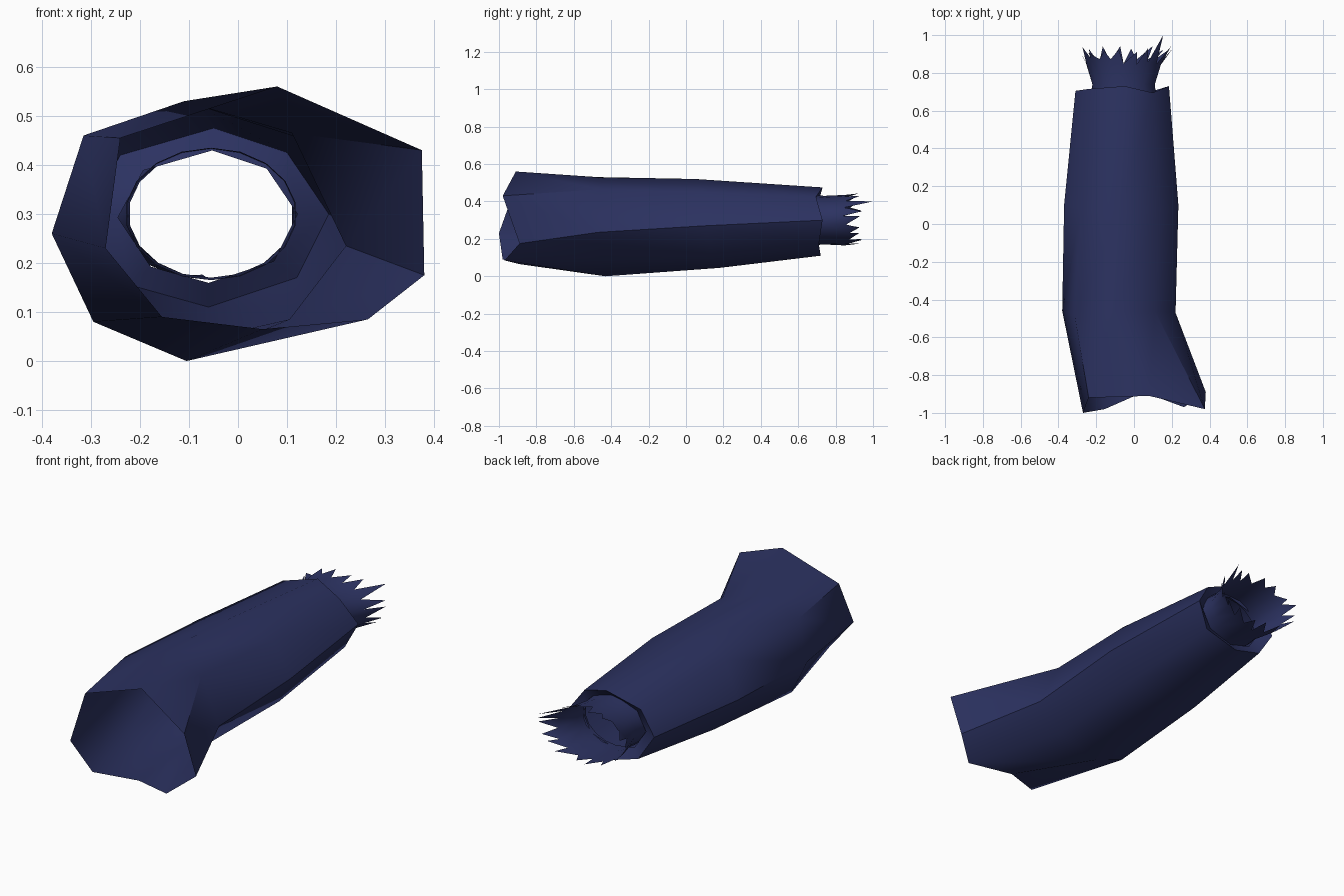
import bpy, bmesh, math, random

if "Cube" in bpy.data.objects:
    bpy.data.objects.remove(bpy.data.objects["Cube"])

random.seed(4)
mat = bpy.data.materials.new("navy_cloth")
mat.diffuse_color = (0.025, 0.032, 0.12, 1)
mat.use_nodes = True
mat.node_tree.nodes["Principled BSDF"].inputs["Base Color"].default_value = mat.diffuse_color


def skin(bm, rings):
    # bridge consecutive vertex rings with quads
    for a, b in zip(rings, rings[1:]):
        n = len(a)
        for i in range(n):
            bm.faces.new((a[i], a[(i + 1) % n], b[(i + 1) % n], b[i]))


def finish(bm, name, angle):
    bmesh.ops.recalc_face_normals(bm, faces=bm.faces)
    mesh = bpy.data.meshes.new(name)
    bm.to_mesh(mesh)
    bm.free()
    ob = bpy.data.objects.new(name, mesh)
    bpy.context.collection.objects.link(ob)
    mesh.materials.append(mat)
    bpy.ops.object.select_all(action='DESELECT')
    ob.select_set(True)
    bpy.context.view_layer.objects.active = ob
    bpy.ops.object.shade_smooth_by_angle(angle=math.radians(angle))
    return ob


# sleeve: eight-sided bent tube, open at the ragged front end
front = [(.08, -.91, .56), (.375, -.98, .43), (.38, -.89, .175), (.265, -.97, .085),
         (.05, -.89, .065), (-.155, -.98, .09), (-.27, -1, .23), (-.24, -.92, .455)]
elbow = [(-.11, -.47, .53), (.11, -.46, .465), (.22, -.47, .235), (.105, -.45, .085),
         (-.105, -.43, 0), (-.295, -.45, .08), (-.38, -.46, .26), (-.315, -.48, .46)]
middle = [(-.08, .05, .52), (.14, .08, .45), (.235, .1, .27), (.14, .14, .11),
          (-.07, .18, .045), (-.27, .15, .11), (-.37, .1, .27), (-.28, .08, .45)]
rim = [(-.05, .73, .475), (.1, .695, .425), (.185, .73, .3), (.12, .71, .17),
       (-.06, .72, .11), (-.22, .71, .155), (-.31, .705, .29), (-.24, .715, .42)]
bm = bmesh.new()
rings = [[bm.verts.new(p) for p in r] for r in (front, elbow, middle, rim)]
# hem folded inward to the cuff throat
rings.append([bm.verts.new((-.06 + (x + .06) * .74, .68, .3 + (z - .3) * .74))
              for x, y, z in rim])
skin(bm, rings)
finish(bm, "sleeve", 50)

# cuff: narrow flared ring ending in torn points
N = 18


def point(t, y, rx, rz, cx=-.055, cz=.3):
    return (cx + rx * math.sin(t), y, cz + rz * math.cos(t))


bm = bmesh.new()
ang = [2 * math.pi * i / N for i in range(N)]
cuff = [[bm.verts.new(point(t, y, rx, rz)) for t in ang]
        for y, rx, rz in ((.66, .175, .135), (.74, .168, .13))]
cuff.append([bm.verts.new(point(t, .86 + random.uniform(-.02, .02), .2, .135)) for t in ang])
skin(bm, cuff)
for i in range(N):
    t = ang[i] + math.pi / N + random.uniform(-.1, .1)
    y = 1.0 if i == 2 else random.uniform(.905, .945)
    grow = 1.1 if i == 2 else 1
    tip = bm.verts.new(point(t, y, .245, .135 * grow, cx=-.04, cz=.31))
    bm.faces.new((cuff[-1][i], cuff[-1][(i + 1) % N], tip))
finish(bm, "torn_cuff", 50)
